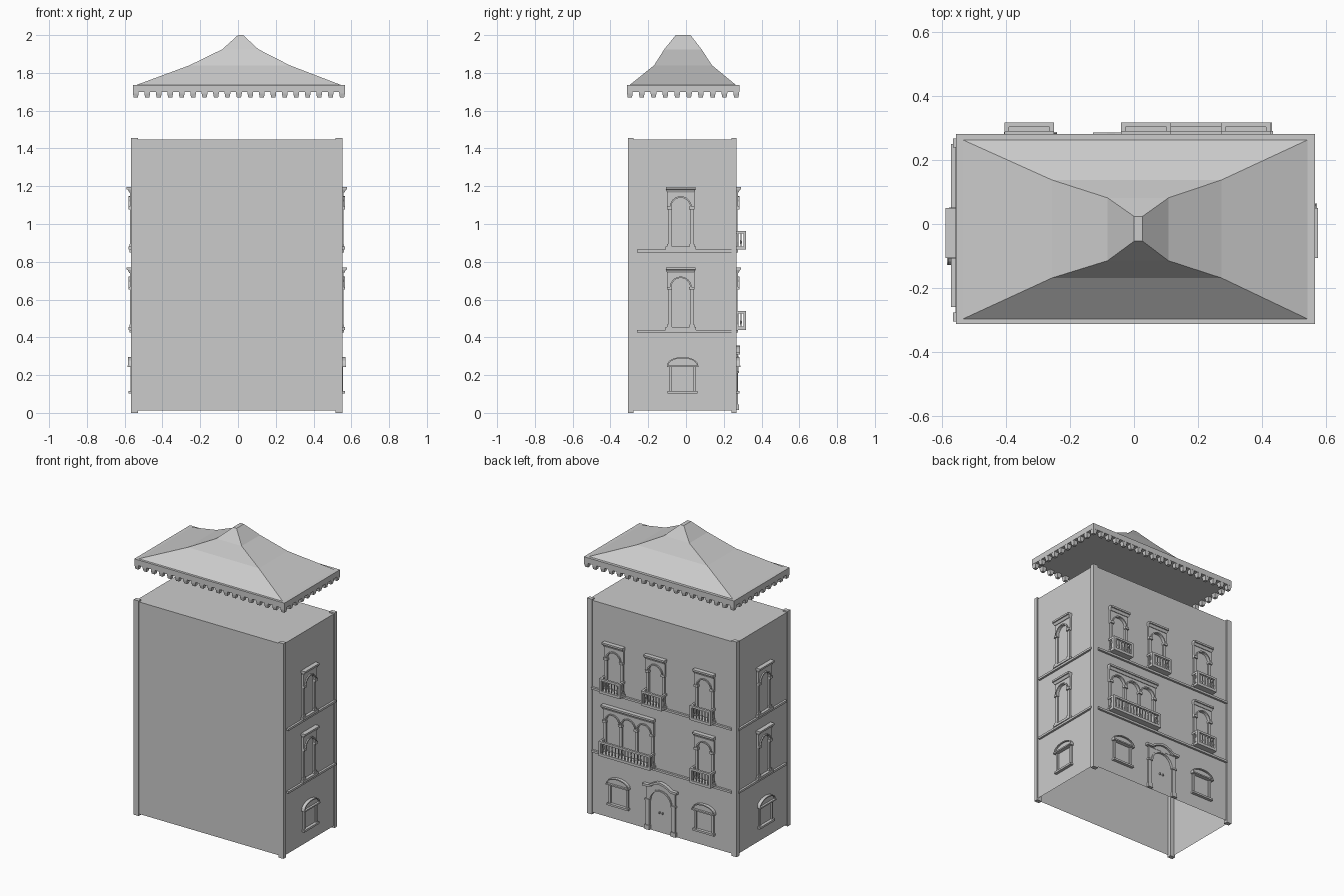
import bpy, bmesh
from math import pi, sin, cos
from mathutils import Matrix, Vector

if "Cube" in bpy.data.objects:
    bpy.data.objects.remove(bpy.data.objects["Cube"])

X0, X1, Y0, Y1 = -0.56, 0.547, -0.30, 0.262   # wall planes


class Part:
    """One object built from boxes, prisms and lathed posts in a local frame:
    u along the wall, w outward, z up."""
    def __init__(self, name, origin=(0, 0, 0), angle=0):
        self.name, self.bm = name, bmesh.new()
        self.m = Matrix.Translation(origin) @ Matrix.Rotation(angle, 4, 'Z')

    def loft(self, rings, bottom=True, top=True):
        vs = [[self.bm.verts.new(p) for p in r] for r in rings]
        n = len(rings[0])
        for a, b in zip(vs, vs[1:]):
            for i in range(n):
                j = (i + 1) % n
                self.bm.faces.new((a[i], a[j], b[j], b[i]))
        if bottom:
            self.bm.faces.new(vs[0][::-1])
        if top:
            self.bm.faces.new(vs[-1])

    def frustum(self, *levels, **kw):
        """Stack of rectangles (u0, u1, w0, w1, z)."""
        self.loft([[(a, c, z), (b, c, z), (b, d, z), (a, d, z)]
                   for a, b, c, d, z in levels], **kw)

    def box(self, u0, u1, w0, w1, z0, z1, **kw):
        self.frustum((u0, u1, w0, w1, z0), (u0, u1, w0, w1, z1), **kw)

    def prism(self, pts, w0, w1):
        self.loft([[(u, w, z) for u, z in pts] for w in (w0, w1)])

    def post(self, u, w, z, profile, n=6):
        self.loft([[(u + r * cos(2 * pi * i / n), w + r * sin(2 * pi * i / n), z + h)
                    for i in range(n)] for r, h in profile])

    def finish(self):
        bmesh.ops.recalc_face_normals(self.bm, faces=self.bm.faces)
        me = bpy.data.meshes.new(self.name)
        self.bm.to_mesh(me)
        self.bm.free()
        ob = bpy.data.objects.new(self.name, me)
        ob.matrix_world = self.m
        bpy.context.collection.objects.link(ob)


def arc(cu, cz, r, rise, n=12):
    """Half ellipse from left to right."""
    return [(cu - r * cos(pi * i / n), cz + rise * sin(pi * i / n)) for i in range(n + 1)]


def archivolt(p, u, z, r, rise, t, w0, w1):
    p.prism(arc(u, z, r, rise) + arc(u, z, r + t, rise + t)[::-1], w0, w1)


def arched_window(name, origin, angle, arches=1):
    p = Part(name, origin, angle)
    pitch, r = 0.118, 0.05
    centres = [(i - (arches - 1) / 2) * pitch for i in range(arches)]
    half = centres[-1] + 0.072
    p.box(-half - .008, half + .008, 0, .02, 0, .016)                 # sill
    outline = [(-half, .225)]
    for c in centres:
        outline += arc(c, .225, r, .05)
        archivolt(p, c, .225, r, .05, .008, 0, .02)
    outline += [(half, .225), (half, .302), (-half, .302)]
    p.prism(outline, 0, .012)                                         # spandrel
    for i in range(arches + 1):                                       # columns
        u = (i - arches / 2) * pitch
        p.box(u - .013, u + .013, 0, .015, .016, .03)
        p.box(u - .009, u + .009, 0, .011, .03, .213)
        p.box(u - .014, u + .014, 0, .02, .213, .228)
    p.frustum((-half, half, 0, .016, .302), (-half - .006, half + .006, 0, .024, .318),
              (-half - .006, half + .006, 0, .03, .32), (-half - .006, half + .006, 0, .03, .332))
    p.finish()


def balcony(name, origin, half, n):
    p = Part(name, origin)
    d = .056
    p.box(-half, half, 0, d, .0, .018)                                # floor
    p.box(-half, half, d - .014, d, .086, .1)                         # rails
    prof = [(.003, .018), (.0055, .04), (.003, .065), (.0045, .086)]
    for s in (-1, 1):
        a, b = sorted((s * half, s * (half - .014)))
        p.box(a, b, 0, d - .014, .086, .1)
        p.box(a, b, d - .014, d, .018, .086)                          # corner posts
        for w in (.012, .029):
            p.post((a + b) / 2, w, 0, prof)
    for i in range(n):
        p.post(-half + .014 + (2 * half - .028) * (i + .5) / n, d - .007, 0, prof)
    p.finish()


def ground_window(name, origin, angle):
    p = Part(name, origin, angle)
    p.box(-.08, .08, 0, .02, 0, .013)                                 # sill
    for s in (-1, 1):
        a, b = sorted((s * .058, s * .072))
        p.box(a, b, 0, .01, .013, .14)                                # jambs
    p.box(-.083, .083, 0, .026, .14, .149)                            # lintel
    p.prism(arc(0, .149, .078, .043), 0, .012)                        # pediment
    archivolt(p, 0, .149, .076, .038, .007, 0, .022)
    p.finish()


# Walls: open underneath, flat top
walls = Part("walls")
walls.box(X0, X1, Y0, Y1, .012, 1.447, bottom=False)
walls.finish()

# Corner pilasters with small feet
for i, (x, sx) in enumerate(((X0, 1), (X1, -1))):
    for j, (y, sy) in enumerate(((Y0, 1), (Y1, -1))):
        p = Part(f"corner_pilaster_{i}{j}")
        a, b = sorted((x - sx * .007, x + sx * .03))
        c, d = sorted((y - sy * .006, y + sy * .022))
        p.box(a, b, c, d, 0, 1.456)
        p.finish()

# String courses on the three decorated sides
SY = -.028
sides = {"right": ((X1, SY), -pi / 2), "left": ((X0, SY), pi / 2)}
for k, z in enumerate((.425, .85)):
    p = Part(f"back_string_course_{k}", (0, Y1, z))
    p.box(X0 + .03, X1 - .03, 0, .014, 0, .014)
    p.finish()
    for side, ((x, y), a) in sides.items():
        p = Part(f"{side}_string_course_{k}", (x, -.005, z), a)
        p.box(-.255, .255, 0, .014, 0, .014)
        p.finish()
        arched_window(f"{side}_window_{k}", (x, y, z + .014), a)
for side, ((x, y), a) in sides.items():
    ground_window(f"{side}_ground_window", (x, -.018 if side == "right" else -.046, .102), a)

# Back windows with balconies
for name, x, z in (("top_a", .35, .864), ("top_b", .038, .864), ("top_c", -.328, .864),
                   ("middle_c", -.328, .439)):
    arched_window(f"back_window_{name}", (x, Y1, z), 0)
    balcony(f"balcony_{name}", (x, Y1, z), .078, 6)
arched_window("triple_window", (.24, Y1, .439), 0, 3)
balcony("triple_balcony", (.24, Y1, .439), .192, 15)
for x in (.317, -.325):
    ground_window("back_ground_window", (x, Y1, .102), 0)

# Entrance door
p = Part("entrance", (0, Y1, .015))
p.prism([(-.108, .2)] + arc(0, .2, .082, .082, 16) + [(.108, .2), (.108, .295), (-.108, .295)], 0, .01)
archivolt(p, 0, .2, .078, .078, .01, 0, .016)
for s in (-1, 1):
    for u0, u1, w, z0, z1 in ((.08, .116, .018, 0, .03), (.084, .11, .012, .03, .195),
                              (.08, .115, .018, .195, .207)):
        a, b = sorted((s * u0, s * u1))
        p.box(a, b, 0, w, z0, z1)
    p.box(s * .012 - .004, s * .012 + .004, 0, .01, .125, .137)       # handles
top = [(-.128, .308), (-.085, .308), (-.06, .325), (-.03, .338), (0, .343),
       (.03, .338), (.06, .325), (.085, .308), (.128, .308)]
p.prism([(-.11, .29)] + [(u * .86, z - .014) for u, z in top] + [(.11, .29)], 0, .012)
p.prism(top + [(u, z - .015) for u, z in top[::-1]], 0, .024)         # curved cornice
p.finish()

# Roof: eave slab and concave hipped roof
p = Part("eaves")
p.box(-.557, .567, -.313, .282, 1.699, 1.737)
p.finish()
p = Part("roof")
p.frustum((-.535, .543, -.297, .263, 1.737), (-.257, .274, -.169, .138, 1.84),
          (-.083, .108, -.115, .082, 1.925), (.0, .027, -.054, .024, 2.0))
p.finish()

# Tapered brackets under the eaves
p = Part("eave_brackets")
NX, NY = 19, 10
xs = [-.541 + 1.092 * i / (NX - 1) for i in range(NX)]
ys = [-.297 + .563 * i / (NY - 1) for i in range(NY)]
spots = [(x, y) for x in xs for y in (ys[0], ys[-1])]
spots += [(x, y) for y in ys[1:-1] for x in (xs[0], xs[-1])]
for x, y in spots:
    p.frustum(*[(x - r, x + r, y - r, y + r, z) for r, z in ((.011, 1.669), (.015, 1.69), (.015, 1.7))])
p.finish()
